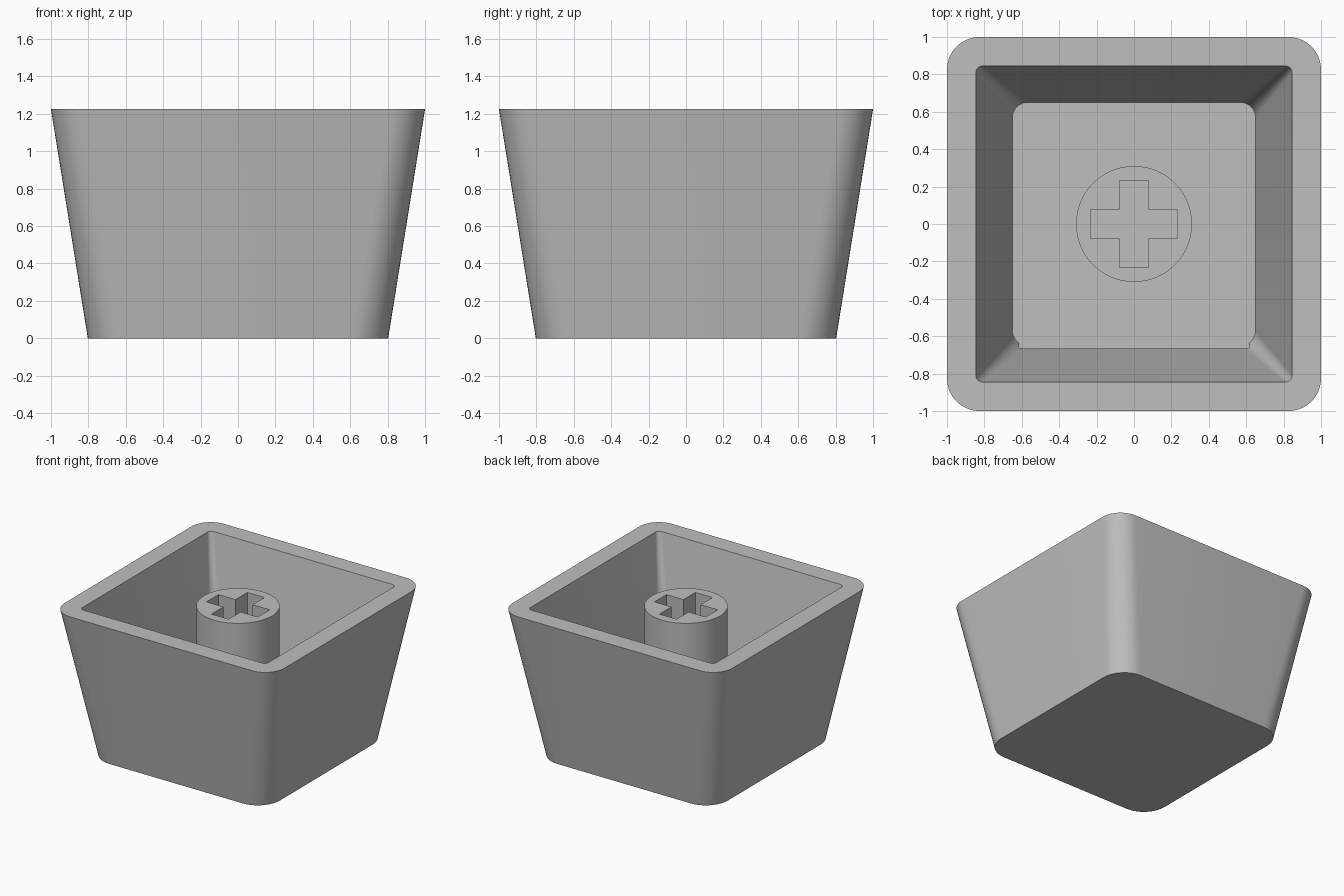
import bpy
import bmesh
import math

if "Cube" in bpy.data.objects:
    bpy.data.objects.remove(bpy.data.objects["Cube"], do_unlink=True)

HEIGHT = 1.225
FLOOR = 0.16
STEM_TOP = 1.155

grey = bpy.data.materials.new("light_grey_plastic")
grey.use_nodes = True
grey.diffuse_color = (0.52, 0.52, 0.52, 1)
grey.node_tree.nodes["Principled BSDF"].inputs["Base Color"].default_value = grey.diffuse_color


def rounded_square(half, radius, segments=10):
    """Counter-clockwise outline with rounded corners."""
    points = []
    for corner in range(4):
        middle = math.pi / 4 + corner * math.pi / 2
        cx = math.copysign(half - radius, math.cos(middle))
        cy = math.copysign(half - radius, math.sin(middle))
        for i in range(segments + 1):
            a = (corner + i / segments) * math.pi / 2
            points.append((cx + radius * math.cos(a), cy + radius * math.sin(a)))
    return points


def loft(name, sections):
    """Skin a closed solid through outlines given as (points, z)."""
    bm = bmesh.new()
    rings = [[bm.verts.new((x, y, z)) for x, y in pts] for pts, z in sections]
    for a, b in zip(rings, rings[1:]):
        for i in range(len(a)):
            j = (i + 1) % len(a)
            bm.faces.new((a[i], a[j], b[j], b[i]))
    bm.faces.new(rings[0][::-1])
    bm.faces.new(rings[-1])
    bmesh.ops.recalc_face_normals(bm, faces=bm.faces)
    mesh = bpy.data.meshes.new(name)
    bm.to_mesh(mesh)
    bm.free()
    mesh.materials.append(grey)
    obj = bpy.data.objects.new(name, mesh)
    bpy.context.collection.objects.link(obj)
    return obj


def select(obj):
    bpy.ops.object.select_all(action='DESELECT')
    obj.select_set(True)
    bpy.context.view_layer.objects.active = obj


def cut(obj, cutter):
    """Subtract the cutter and remove it."""
    cutter.hide_render = True
    mod = obj.modifiers.new("cut", 'BOOLEAN')
    mod.operation = 'DIFFERENCE'
    mod.solver = 'EXACT'
    mod.object = cutter
    select(obj)
    bpy.ops.object.modifier_apply(modifier=mod.name)
    bpy.data.objects.remove(cutter, do_unlink=True)


# Hollow tapered shell: outside, rim, inside and floor in one skin
shell = loft("cap_shell", [
    (rounded_square(0.803, 0.2), 0),
    (rounded_square(1.0, 0.175), HEIGHT),
    (rounded_square(0.845, 0.035), HEIGHT),
    (rounded_square(0.65, 0.08), FLOOR),
])

# Shallow step at the foot of the front inner wall
step = [(-0.615, -0.667), (0.615, -0.667), (0.615, -0.6), (-0.615, -0.6)]
cut(shell, loft("step_cutter", [(step, FLOOR - 0.001), (step, FLOOR + 0.085)]))

# Round stem with a cross-shaped socket
circle = [(0.31 * math.cos(a), 0.31 * math.sin(a))
          for a in (i * math.tau / 64 for i in range(64))]
stem = loft("stem", [(circle, FLOOR - 0.02), (circle, STEM_TOP)])

LONG, SHORT = 0.233, 0.078
cross = []
for turn in range(4):
    c, s = round(math.cos(turn * math.pi / 2)), round(math.sin(turn * math.pi / 2))
    for x, y in ((LONG, -SHORT), (LONG, SHORT), (SHORT, SHORT)):
        cross.append((x * c - y * s, x * s + y * c))
cut(stem, loft("socket_cutter", [(cross, FLOOR + 0.01), (cross, HEIGHT)]))

# Smooth the rounded corners and stem, keep the edges crisp
for part in (shell, stem):
    select(part)
    bpy.ops.object.shade_smooth_by_angle(angle=math.radians(30))
